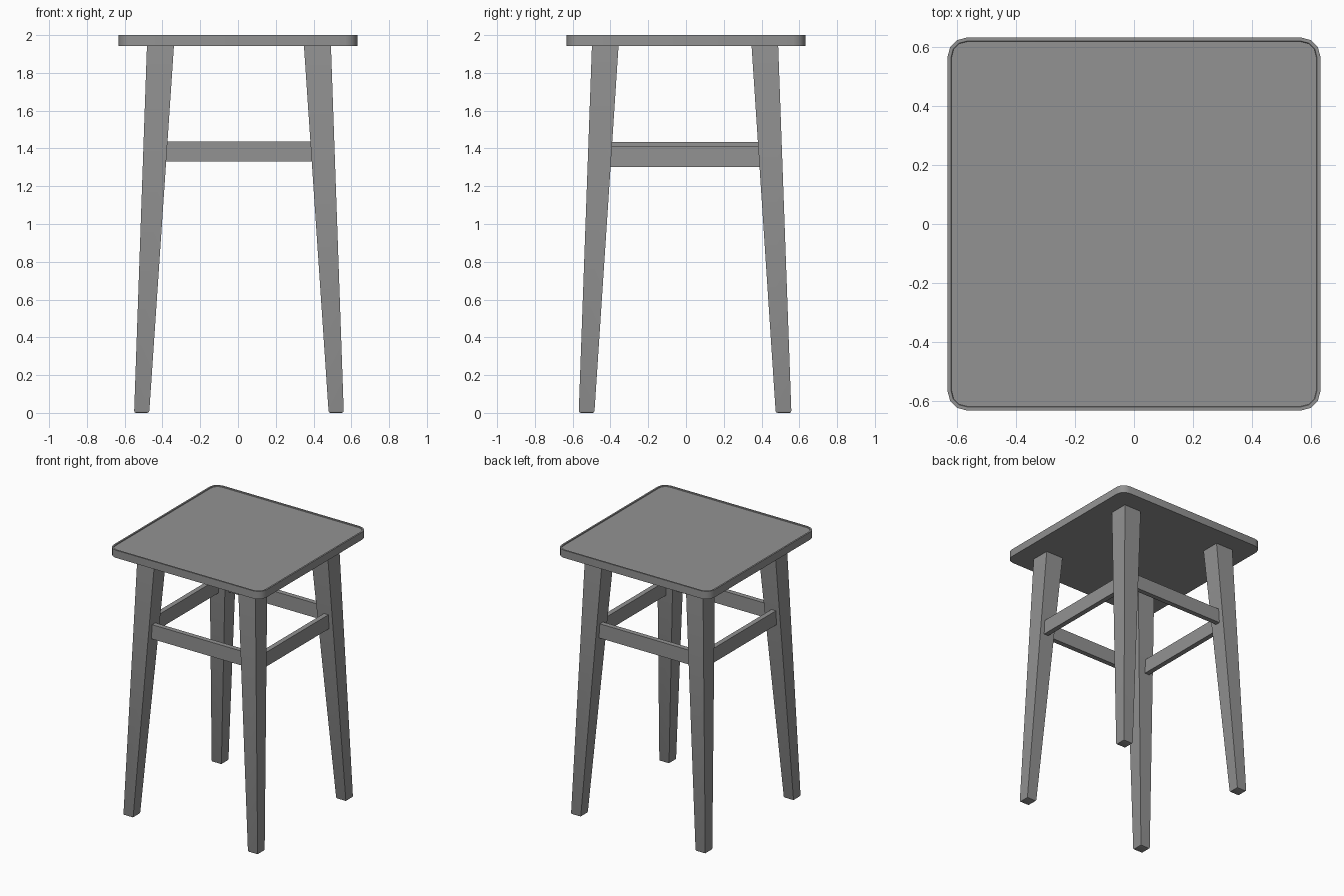
import bpy, bmesh, math

if "Cube" in bpy.data.objects:
    bpy.data.objects.remove(bpy.data.objects["Cube"])

# Dark grey paint shared by all parts
paint = bpy.data.materials.new("dark_grey")
paint.diffuse_color = (0.29, 0.29, 0.29, 1)
paint.use_nodes = True
paint.node_tree.nodes["Principled BSDF"].inputs["Base Color"].default_value = paint.diffuse_color

def make_object(name, bm):
    bmesh.ops.recalc_face_normals(bm, faces=bm.faces[:])
    mesh = bpy.data.meshes.new(name)
    bm.to_mesh(mesh)
    bm.free()
    mesh.materials.append(paint)
    ob = bpy.data.objects.new(name, mesh)
    bpy.context.collection.objects.link(ob)
    return ob

def frustum(name, bottom, top, z0, z1, foot_bevel=0.0):
    """Box between two rectangles given as (x0, x1, y0, y1)."""
    bm = bmesh.new()
    rings = []
    for (x0, x1, y0, y1), z in ((bottom, z0), (top, z1)):
        rings.append([bm.verts.new((x, y, z)) for x, y in
                      ((x0, y0), (x1, y0), (x1, y1), (x0, y1))])
    base = bm.faces.new(rings[0])
    bm.faces.new(rings[1])
    for i in range(4):
        j = (i + 1) % 4
        bm.faces.new((rings[0][i], rings[0][j], rings[1][j], rings[1][i]))
    bmesh.ops.recalc_face_normals(bm, faces=bm.faces[:])
    if foot_bevel:
        bmesh.ops.bevel(bm, geom=base.edges[:], offset=foot_bevel, segments=2,
                        profile=0.5, affect='EDGES')
    return make_object(name, bm)

# Seat: rounded square slab with a thin raised rim
HALF, R, STEPS = 0.632, 0.065, 3
bm = bmesh.new()
ring = []
for k, (sx, sy) in enumerate(((1, 1), (-1, 1), (-1, -1), (1, -1))):
    for i in range(STEPS + 1):
        a = math.pi / 2 * (k + i / STEPS)
        ring.append(bm.verts.new((sx * (HALF - R) + R * math.cos(a),
                                  sy * (HALF - R) + R * math.sin(a), 1.943)))
base = bm.faces.new(ring)
up = bmesh.ops.extrude_face_region(bm, geom=[base], use_keep_orig=True)
bmesh.ops.translate(bm, vec=(0, 0, 0.057),
                    verts=[g for g in up["geom"] if isinstance(g, bmesh.types.BMVert)])
bmesh.ops.recalc_face_normals(bm, faces=bm.faces[:])
top = next(f for f in bm.faces if f.normal.z > 0.9)
bmesh.ops.inset_region(bm, faces=[top], thickness=0.012)
bmesh.ops.inset_region(bm, faces=[top], thickness=0.002, depth=-0.006)
make_object("seat", bm)

# Four splayed, tapered legs
OX, OY = 0.005, -0.005
def span(s, inner, outer, off):
    return tuple(sorted((s * inner + off, s * outer + off)))

for sy, depth in ((-1, "front"), (1, "back")):
    for sx, side in ((-1, "left"), (1, "right")):
        foot = span(sx, 0.475, 0.555, OX) + span(sy, 0.48, 0.563, OY)
        head = span(sx, 0.344, 0.487, OX) + span(sy, 0.352, 0.493, OY)
        frustum(f"{depth}_{side}_leg", foot, head, 0.0, 1.945, 0.01)

# Rails joining the legs
IN, OUT, L = 0.438, 0.475, 0.43
for s, name in ((-1, "front_rail"), (1, "back_rail")):
    r = (-L, L) + span(s, IN, OUT, OY)
    frustum(name, r, r, 1.33, 1.437)
for s, name, z0, z1 in ((-1, "left_rail", 1.327, 1.434), (1, "right_rail", 1.303, 1.41)):
    r = span(s, IN, OUT, OX) + (-L, L)
    frustum(name, r, r, z0, z1)

# Smooth only the softened edges
for ob in bpy.context.collection.objects:
    ob.select_set(True)
    bpy.context.view_layer.objects.active = ob
bpy.ops.object.shade_smooth_by_angle(angle=math.radians(31))
